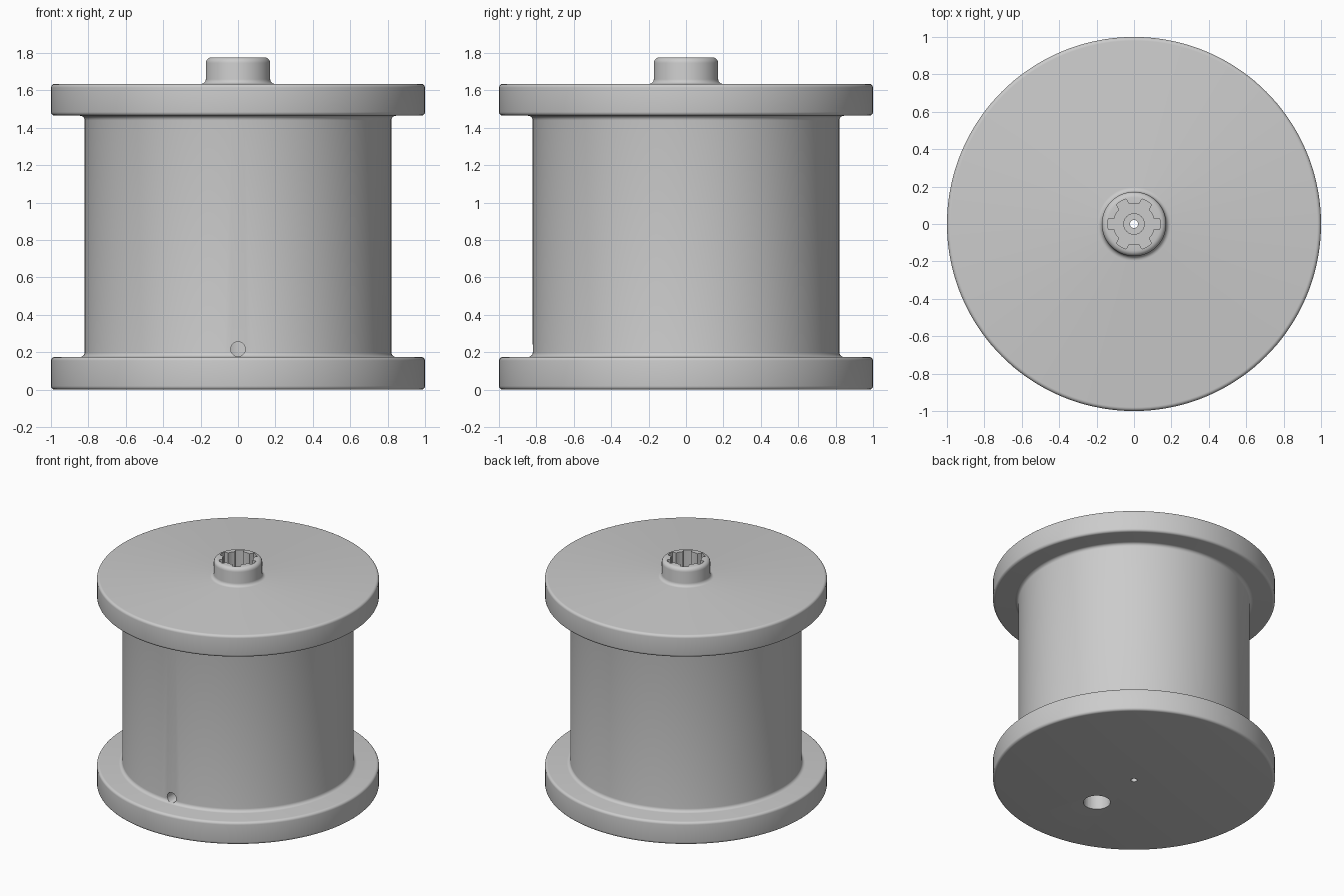
import bpy, bmesh, math
from mathutils import Matrix, Vector

if "Cube" in bpy.data.objects:
    bpy.data.objects.remove(bpy.data.objects["Cube"])

grey = bpy.data.materials.new("plain grey")
grey.diffuse_color = (0.6, 0.6, 0.6, 1)
grey.use_nodes = True
grey.node_tree.nodes["Principled BSDF"].inputs["Base Color"].default_value = grey.diffuse_color


def make_object(name, bm):
    bmesh.ops.recalc_face_normals(bm, faces=bm.faces)
    mesh = bpy.data.meshes.new(name)
    bm.to_mesh(mesh)
    bm.free()
    mesh.materials.append(grey)
    obj = bpy.data.objects.new(name, mesh)
    bpy.context.collection.objects.link(obj)
    return obj


def rounded(corners, steps=5):
    """Round each (r, z, fillet) corner of a right-angled profile."""
    pts = []
    for i, (r, z, f) in enumerate(corners):
        p = Vector((r, z))
        if not f:
            pts.append(p)
            continue
        a = (Vector(corners[i - 1][:2]) - p).normalized() * f
        b = (Vector(corners[i + 1][:2]) - p).normalized() * f
        for k in range(steps + 1):
            t = k / steps * math.pi / 2
            pts.append(p + a * (1 - math.sin(t)) + b * (1 - math.cos(t)))
    return pts


def lathe(name, profile, segments):
    bm = bmesh.new()
    rings = []
    for p in profile:
        if p.x < 1e-6:
            rings.append([bm.verts.new((0, 0, p.y))])
        else:
            rings.append([bm.verts.new((p.x * math.cos(a), p.x * math.sin(a), p.y))
                          for a in (2 * math.pi * i / segments for i in range(segments))])
    for lo, hi in zip(rings, rings[1:]):
        for i in range(segments):
            j = (i + 1) % segments
            if len(lo) == 1:
                bm.faces.new((lo[0], hi[j], hi[i]))
            elif len(hi) == 1:
                bm.faces.new((lo[i], lo[j], hi[0]))
            else:
                bm.faces.new((lo[i], lo[j], hi[j], hi[i]))
    return make_object(name, bm)


def cylinder(name, radius, start, end, segments=48):
    start, end = Vector(start), Vector(end)
    axis = end - start
    turn = axis.to_track_quat('Z', 'Y').to_matrix().to_4x4()
    bm = bmesh.new()
    bmesh.ops.create_cone(bm, cap_ends=True, segments=segments, radius1=radius, radius2=radius,
                          depth=axis.length,
                          matrix=Matrix.Translation((start + end) / 2) @ turn)
    return make_object(name, bm)


def splined_socket(name, r_in, r_out, half_width, z0, z1):
    """Prism with six square teeth, cut into the hub."""
    outline = []
    a_in, a_out = math.asin(half_width / r_in), math.asin(half_width / r_out)
    for i in range(6):
        c = i * math.pi / 3
        outline += [(r_in, c - a_in)]
        outline += [(r_out, c + a_out * k / 2) for k in (-2, -1, 0, 1, 2)]
        gap = math.pi / 3 - 2 * a_in
        outline += [(r_in, c + a_in + gap * k / 6) for k in range(6)]
    bm = bmesh.new()
    face = bm.faces.new([bm.verts.new((r * math.cos(a), r * math.sin(a), z0)) for r, a in outline])
    top = bmesh.ops.extrude_face_region(bm, geom=[face])["geom"]
    bmesh.ops.translate(bm, vec=(0, 0, z1 - z0),
                        verts=[v for v in top if isinstance(v, bmesh.types.BMVert)])
    return make_object(name, bm)


# Spool body: two flanges, drum and hub in one turned profile
spool = lathe("spool", rounded([
    (0, 0, 0), (1, 0, 0.02), (1, 0.175, 0.02), (0.82, 0.175, 0.025),
    (0.82, 1.465, 0.025), (1, 1.465, 0.02), (1, 1.635, 0.02),
    (0.172, 1.635, 0.025), (0.172, 1.777, 0.03), (0, 1.777, 0)]), 144)

# Holes: splined drive socket, stepped bore, cord pocket and cord outlet
cutters = [
    splined_socket("socket_cutter", 0.11, 0.14, 0.03, 1.40, 1.9),
    cylinder("step_cutter", 0.055, (0, 0, 1.30), (0, 0, 1.45)),
    cylinder("bore_cutter", 0.022, (0, 0, -0.1), (0, 0, 1.35), 32),
    cylinder("pocket_cutter", 0.096, (0, -0.41, -0.1), (0, -0.41, 0.30)),
    cylinder("outlet_cutter", 0.039, (0, -0.95, 0.217), (0, -0.41, 0.217), 32),
]
bpy.context.view_layer.objects.active = spool
spool.select_set(True)
for cutter in cutters:
    mod = spool.modifiers.new(cutter.name, 'BOOLEAN')
    mod.operation = 'DIFFERENCE'
    mod.solver = 'EXACT'
    mod.object = cutter
    bpy.ops.object.modifier_apply(modifier=mod.name)
    bpy.data.objects.remove(cutter)

bpy.ops.object.select_all(action='DESELECT')
spool.select_set(True)
bpy.ops.object.shade_smooth_by_angle(angle=math.radians(35))
